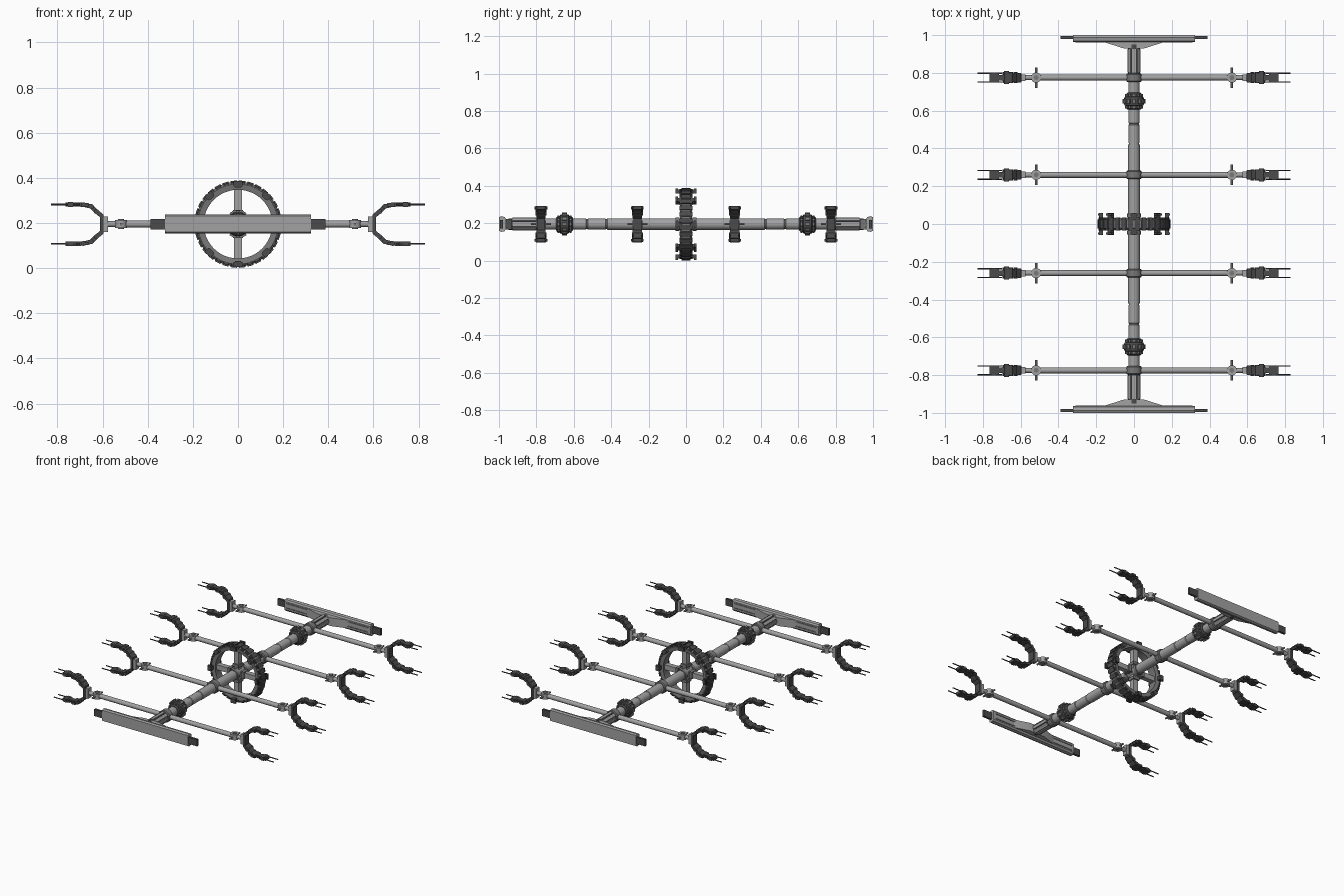
import bpy, bmesh
from math import pi, radians, atan2, hypot, cos, sin
from mathutils import Matrix, Vector

if "Cube" in bpy.data.objects:
    bpy.data.objects.remove(bpy.data.objects["Cube"])

ZC = 0.195  # height of the main axis


def material(name, v):
    m = bpy.data.materials.new(name)
    m.use_nodes = True
    col = (v, v, v, 1)
    m.diffuse_color = col
    m.node_tree.nodes["Principled BSDF"].inputs["Base Color"].default_value = col
    return m


MATS = [material("light grey", 0.36), material("mid grey", 0.19), material("dark grey", 0.07)]
LIGHT, MID, DARK = range(3)
TO_AXIS = {"x": Matrix.Rotation(pi / 2, 4, "Y"), "y": Matrix.Rotation(-pi / 2, 4, "X"), "z": Matrix()}


def paint(bm, verts, mat):
    for f in {f for v in verts for f in v.link_faces}:
        f.material_index = mat


def box(bm, loc, size, mat, turn=Matrix()):
    m = turn @ Matrix.Translation(loc) @ Matrix.Diagonal((*size, 1))
    paint(bm, bmesh.ops.create_cube(bm, size=1, matrix=m)["verts"], mat)


def rod(bm, a, b, r, mat, axis="x", sides=16):
    """Cylinder between two points along one axis."""
    a, b = Vector(a), Vector(b)
    m = Matrix.Translation((a + b) / 2) @ TO_AXIS[axis]
    v = bmesh.ops.create_cone(bm, cap_ends=True, segments=sides, radius1=r, radius2=r,
                              depth=(b - a).length, matrix=m)["verts"]
    paint(bm, v, mat)


def bar(bm, a, b, depth, thick, mat):
    """Box running between two (x, z) points."""
    ang = atan2(b[1] - a[1], b[0] - a[0])
    m = Matrix.Translation(((a[0] + b[0]) / 2, 0, (a[1] + b[1]) / 2)) @ Matrix.Rotation(-ang, 4, "Y")
    box(bm, (0, 0, 0), (hypot(b[0] - a[0], b[1] - a[1]), depth, thick), mat, m)


def lathe(bm, profile, mat, sides=24, closed=False):
    """Turn (radius, y) points about the y axis."""
    rings = [[bm.verts.new((r * cos(2 * pi * i / sides), y, r * sin(2 * pi * i / sides)))
              for i in range(sides)] for r, y in profile]
    pairs = list(zip(rings, rings[1:])) + ([(rings[-1], rings[0])] if closed else [])
    faces = [bm.faces.new((p[i], p[(i + 1) % sides], q[(i + 1) % sides], q[i]))
             for p, q in pairs for i in range(sides)]
    if not closed:
        faces += [bm.faces.new(rings[0]), bm.faces.new(rings[-1])]
    for f in faces:
        f.material_index = mat


def prism(bm, pts, vec, mat):
    """Extrude a flat outline along a vector."""
    f = bm.faces.new([bm.verts.new(p) for p in pts])
    ext = bmesh.ops.extrude_face_region(bm, geom=[f])["geom"]
    verts = [e for e in ext if isinstance(e, bmesh.types.BMVert)]
    bmesh.ops.translate(bm, verts=verts, vec=vec)
    paint(bm, verts + list(f.verts if f.is_valid else []), mat)


def mesh_from(bm, name):
    bmesh.ops.recalc_face_normals(bm, faces=bm.faces)
    me = bpy.data.meshes.new(name)
    for f in bm.faces:
        f.smooth = True
    bm.to_mesh(me)
    bm.free()
    for m in MATS:
        me.materials.append(m)
    me.set_sharp_from_angle(angle=radians(32))
    return me


def place(me, name, y=0, turn=0):
    ob = bpy.data.objects.new(name, me)
    ob.location = (0, y, ZC)
    ob.rotation_euler.z = turn
    bpy.context.collection.objects.link(ob)


# Wheel: rim, tread plates, lugs and spokes
bm = bmesh.new()
lathe(bm, [(0.152, -0.028), (0.178, -0.032), (0.188, -0.022), (0.188, 0.022),
           (0.178, 0.032), (0.152, 0.028)], MID, 48, True)
for i in range(32):
    turn = Matrix.Rotation(2 * pi * (i + 0.5) / 32, 4, "Y")
    box(bm, (0.187, 0, 0), (0.012, 0.05, 0.028), DARK, turn)
    for s in (-1, 1):
        box(bm, (0.181, s * 0.029, 0), (0.012, 0.012, 0.022), DARK, turn)
for i in range(8):
    turn = Matrix.Rotation(pi * i / 4, 4, "Y")
    for s in (-1, 1):
        box(bm, (0.174, s * 0.04, 0), (0.022, 0.034, 0.026), DARK, turn)
        box(bm, (0.179, s * 0.05, 0), (0.024, 0.012, 0.038), DARK, turn)
for i in range(4):
    turn = Matrix.Rotation(pi * i / 2, 4, "Y")
    box(bm, (0.09, 0, 0), (0.13, 0.034, 0.034), LIGHT, turn)
    box(bm, (0.052, 0, 0), (0.02, 0.05, 0.046), MID, turn)
place(mesh_from(bm, "wheel"), "wheel")

# Spine half: tubes with narrow joints, collars and a ribbed end
bm = bmesh.new()
lathe(bm, [(0.031, 0), (0.031, 0.42), (0.027, 0.422), (0.027, 0.428), (0.029, 0.43),
           (0.029, 0.525), (0.026, 0.527), (0.026, 0.533), (0.03, 0.535), (0.03, 0.8)], LIGHT)
lathe(bm, [(0.036, 0.035), (0.036, 0.055)], MID)
for y in (0.26, 0.775):
    lathe(bm, [(0.036, y - 0.022), (0.041, y - 0.017), (0.041, y + 0.017), (0.036, y + 0.022)], MID, 16)
lathe(bm, [(0.031, 0.795), (0.031, 0.95)], DARK)
for i in range(8):
    turn = Matrix.Rotation(pi * i / 4, 4, "Y")
    box(bm, (0.031, 0.865, 0), (0.009, 0.125, 0.02), LIGHT, turn)
spine = mesh_from(bm, "spine")

# Docking knob with ribs
bm = bmesh.new()
lathe(bm, [(0.034, 0.605), (0.042, 0.612), (0.042, 0.624), (0.05, 0.628), (0.054, 0.642),
           (0.054, 0.658), (0.05, 0.672), (0.042, 0.676), (0.042, 0.688), (0.034, 0.695)], DARK)
for i in range(12):
    turn = Matrix.Rotation(pi * i / 6, 4, "Y")
    box(bm, (0.054, 0.65, 0), (0.014, 0.026, 0.017), MID, turn)
    for y in (0.618, 0.682):
        box(bm, (0.043, y, 0), (0.008, 0.012, 0.012), MID, turn)
knob = mesh_from(bm, "knob")

# End panel: chamfered slab, tapered mount and dark tips
bm = bmesh.new()
slab = [(1, -0.036), (1, 0.036), (0.988, 0.042), (0.97, 0.038), (0.963, 0.028),
        (0.963, -0.028), (0.97, -0.038), (0.988, -0.042)]
prism(bm, [(-0.324, y, z) for y, z in slab], (0.648, 0, 0), LIGHT)
mount = [(-0.17, 0.966), (-0.055, 0.93), (0.055, 0.93), (0.17, 0.966)]
prism(bm, [(x, y, -0.028) for x, y in mount], (0, 0, 0.056), LIGHT)
for s in (-1, 1):
    box(bm, (s * 0.353, 0.987, 0), (0.07, 0.015, 0.046), DARK)
    box(bm, (0, 0.965, s * 0.016), (0.62, 0.01, 0.008), MID)
panel = mesh_from(bm, "end_panel")

for side, turn in (("back", 0), ("front", pi)):
    for me, name in ((spine, "spine"), (knob, "docking_knob"), (panel, "end_panel")):
        place(me, f"{side}_{name}", 0, turn)

# Arm: boom, joint with cross rod, wrist plate
bm = bmesh.new()
rod(bm, (0.02, 0, 0), (0.5, 0, 0), 0.0155, LIGHT)
rod(bm, (0.518, 0, -0.018), (0.518, 0, 0.018), 0.027, LIGHT, "z", 20)
rod(bm, (0.518, 0, -0.022), (0.518, 0, 0.022), 0.013, MID, "z")
rod(bm, (0.518, -0.054, 0), (0.518, 0.054, 0), 0.006, LIGHT, "y", 8)
rod(bm, (0.54, 0, 0), (0.58, 0, 0), 0.013, LIGHT)
box(bm, (0.586, 0, 0), (0.022, 0.034, 0.068), LIGHT)
boom = mesh_from(bm, "arm")

# Claw: jointed dark fingers, mirrored above and below
bm = bmesh.new()
box(bm, (0.604, 0, 0), (0.016, 0.044, 0.084), DARK)
for s in (-1, 1):
    path = [(0.603, 0.036), (0.628, 0.056), (0.65, 0.078), (0.685, 0.086), (0.715, 0.087), (0.765, 0.087)]
    path = [(x, s * z) for x, z in path]
    for (a, b), depth in zip(zip(path, path[1:]), (0.05, 0.044, 0.05, 0.03, 0.044)):
        bar(bm, a, b, depth, 0.019, DARK)
    for x, z in path[1:4]:
        rod(bm, (x, -0.029, z), (x, 0.029, z), 0.011, DARK, "y", 10)
    box(bm, (0.675, 0, s * 0.086), (0.026, 0.068, 0.014), DARK)
    box(bm, (0.742, 0, s * 0.087), (0.022, 0.052, 0.022), DARK)
    for y in (-0.023, 0.023):
        rod(bm, (0.7, y, s * 0.087), (0.828, y, s * 0.087), 0.0035, DARK, "x", 8)
claw = mesh_from(bm, "claw")

for i, y in enumerate((-0.775, -0.26, 0.26, 0.775), 1):
    for side, turn in (("left", 0), ("right", pi)):
        place(boom, f"{side}_arm_{i}", y, turn)
        place(claw, f"{side}_claw_{i}", y, turn)
